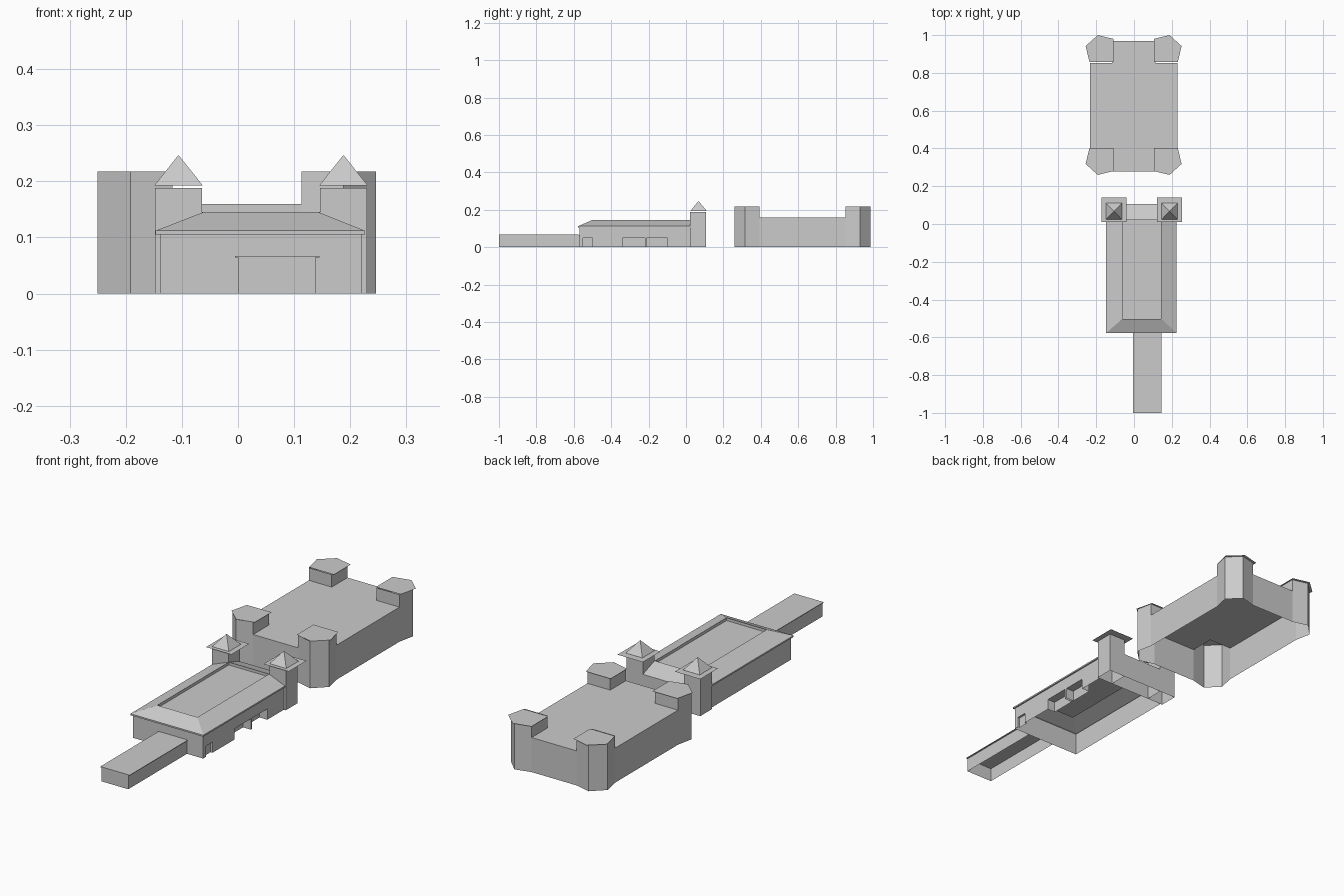
import bpy
import bmesh

cube = bpy.data.objects.get("Cube")
if cube:
    bpy.data.objects.remove(cube, do_unlink=True)

stone = bpy.data.materials.new("plain_grey")
stone.use_nodes = True
GREY = (0.6, 0.6, 0.6, 1)
stone.diffuse_color = GREY
stone.node_tree.nodes["Principled BSDF"].inputs["Base Color"].default_value = GREY


def rect(x0, x1, y0, y1):
    return [(x0, y0), (x1, y0), (x1, y1), (x0, y1)]


def face(bm, pts):
    return bm.faces.new([bm.verts.new(p) for p in pts])


def cap(bm, pts, z):
    """Flat sheet over an outline."""
    face(bm, [(x, y, z) for x, y in pts])


def walls(bm, pts, z0, z1, closed=True):
    """Upright walls along an outline."""
    loft(bm, [(pts, z0), (pts, z1)], closed)


def loft(bm, rings, closed=True):
    """Skin between outlines at successive heights."""
    for (a, za), (b, zb) in zip(rings, rings[1:]):
        n = len(a)
        for i in range(n if closed else n - 1):
            j = (i + 1) % n
            face(bm, [(*a[i], za), (*a[j], za), (*b[j], zb), (*b[i], zb)])


def finish(bm, name):
    bmesh.ops.remove_doubles(bm, verts=bm.verts, dist=0.0005)
    mesh = bpy.data.meshes.new(name)
    bm.to_mesh(mesh)
    bm.free()
    mesh.materials.append(stone)
    obj = bpy.data.objects.new(name, mesh)
    bpy.context.collection.objects.link(obj)


def open_block(name, pts, height):
    """Hollow block with a flat top and no floor."""
    bm = bmesh.new()
    walls(bm, pts, 0, height)
    cap(bm, pts, height)
    finish(bm, name)


# Keep: four five-sided corner towers joined by straight walls
KEEP_TOP, TOWER_TOP = 0.16, 0.218
CX, WALL_Y, ROOF_Y = -0.002, 0.623, 0.63
shaft = [(0.115, -0.345), (0.19, -0.364), (0.248, -0.307), (0.232, -0.23)]
shaft_inner = (0.115, -0.23)
eave = [(0.107, -0.35), (0.19, -0.37), (0.254, -0.312), (0.234, -0.228), (0.107, -0.228)]


def corner(pts, sx, sy, cy):
    out = [(CX + sx * x, cy + sy * y) for x, y in pts]
    return out if sx * sy > 0 else out[::-1]


keep = bmesh.new()
roof_outline, curtain = [], []
for sx, sy, label in ((1, -1, "back_left"), (-1, -1, "back_right"),
                      (-1, 1, "front_right"), (1, 1, "front_left")):
    outer = corner(shaft, sx, -sy if sy < 0 else 1, WALL_Y)
    inner = corner([shaft_inner], sx, -sy if sy < 0 else 1, WALL_Y)
    if sy < 0:
        outer = corner(shaft, sx, -1, WALL_Y)
        inner = corner([shaft_inner], sx, -1, WALL_Y)
    tower = bmesh.new()
    walls(tower, outer, 0, TOWER_TOP, closed=False)
    walls(tower, [outer[-1], inner[0], outer[0]], KEEP_TOP, TOWER_TOP, closed=False)
    cap(tower, corner(eave, sx, sy, ROOF_Y), TOWER_TOP)
    finish(tower, label + "_keep_tower")
    roof_outline += [outer[0], inner[0], outer[-1]]
    curtain.append((outer[0], outer[-1]))
for i in range(4):
    walls(keep, [curtain[i][1], curtain[(i + 1) % 4][0]], 0, KEEP_TOP, closed=False)
cap(keep, roof_outline, KEEP_TOP)
finish(keep, "keep_walls_and_roof")

# Gatehouse: two slim towers with wide eaves and pyramid caps
for label, x in (("right", -0.106), ("left", 0.188)):
    shaft_plan = rect(x - 0.042, x + 0.042, 0.021, 0.107)
    open_block(label + "_gate_tower", shaft_plan, 0.188)
    bm = bmesh.new()
    cap(bm, rect(x - 0.065, x + 0.065, 0.01, 0.14), 0.19)
    finish(bm, label + "_gate_eave")
    bm = bmesh.new()
    loft(bm, [(rect(x - 0.043, x + 0.043, 0.023, 0.112), 0.193),
              ([(x, 0.067)] * 4, 0.247)])
    for f in [f for f in bm.faces if f.calc_area() < 1e-7]:
        bm.faces.remove(f)
    finish(bm, label + "_gate_pyramid")

# Gate passage with a lean-to roof
bm = bmesh.new()
x0, x1, y0, y1 = -0.064, 0.146, 0.021, 0.107
ridge, low = 0.145, 0.115
face(bm, [(x1, y1, 0), (x0, y1, 0), (x0, y1, low), (x1, y1, low)])
face(bm, [(x0, y0, ridge), (x1, y0, ridge), (x1, y1, low), (x0, y1, low)])
finish(bm, "gate_passage")

# Hall walls with niches along the left side
HALL = rect(-0.138, 0.22, -0.57, 0.021)
NICHE_TOP, HALL_TOP = 0.05, 0.105
side = HALL[1][0]
plan = HALL[:2]
bm = bmesh.new()
for a, b, depth in ((-0.55, -0.5, 0.01), (-0.34, -0.22, 0.04), (-0.21, -0.1, 0.04)):
    niche = [(side, a), (side - depth, a), (side - depth, b), (side, b)]
    plan = plan + niche
    cap(bm, niche, NICHE_TOP)
plan += HALL[2:]
walls(bm, plan, 0, NICHE_TOP)
walls(bm, HALL, NICHE_TOP, HALL_TOP)
finish(bm, "hall_walls")

# Hall roof: fascia, hipped slopes and a sunken flat deck
bm = bmesh.new()
eaves = rect(-0.147, 0.226, -0.577, 0.021)
crest = rect(-0.062, 0.144, -0.502, 0.021)
loft(bm, [(HALL, HALL_TOP), (eaves, HALL_TOP), (eaves, 0.112),
          (crest, 0.145), (crest, 0.132)])
cap(bm, crest, 0.132)
finish(bm, "hall_roof")

# Low front wing with a thin roof sheet
open_block("front_wing", rect(0, 0.138, -1, -0.57), 0.065)
bm = bmesh.new()
sheet = rect(-0.005, 0.145, -1, -0.575)
cap(bm, sheet, 0.064)
walls(bm, sheet, 0.064, 0.067)
cap(bm, sheet, 0.067)
finish(bm, "front_wing_roof")
